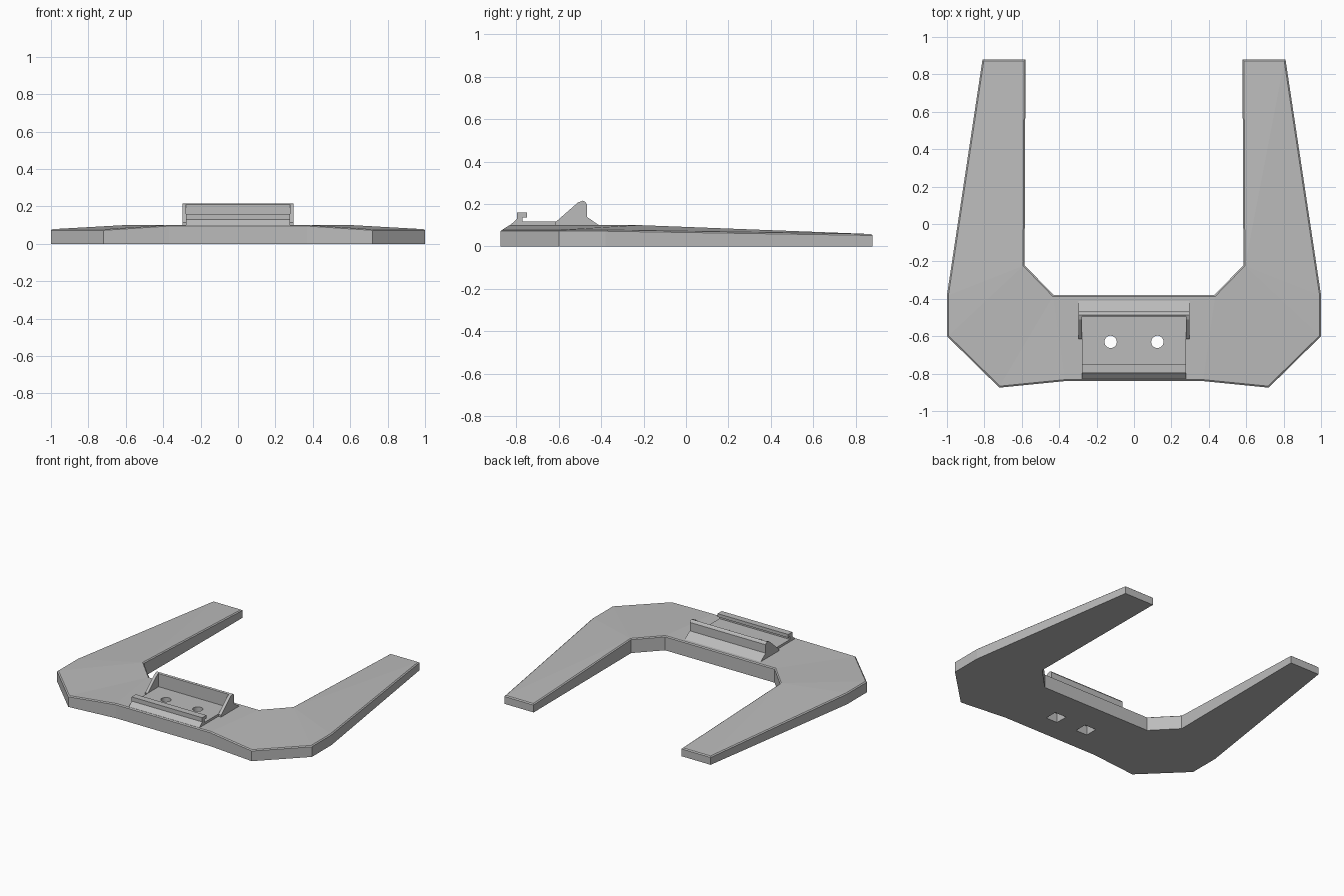
import bpy, bmesh

if "Cube" in bpy.data.objects:
    bpy.data.objects.remove(bpy.data.objects["Cube"])

grey = bpy.data.materials.new("plain_grey")
grey.use_nodes = True
COLOUR = (0.5, 0.5, 0.5, 1)
grey.diffuse_color = COLOUR
grey.node_tree.nodes["Principled BSDF"].inputs["Base Color"].default_value = COLOUR


def finish(bm, name):
    bmesh.ops.recalc_face_normals(bm, faces=bm.faces)
    mesh = bpy.data.meshes.new(name)
    bm.to_mesh(mesh)
    bm.free()
    mesh.materials.append(grey)
    obj = bpy.data.objects.new(name, mesh)
    bpy.context.collection.objects.link(obj)
    return obj


def side_profile(name, points, x0, x1):
    """Extrude a (y, z) outline along x."""
    bm = bmesh.new()
    face = bm.faces.new([bm.verts.new((x0, y, z)) for y, z in points])
    moved = bmesh.ops.extrude_face_region(bm, geom=[face])["geom"]
    verts = [v for v in moved if isinstance(v, bmesh.types.BMVert)]
    bmesh.ops.translate(bm, verts=verts, vec=(x1 - x0, 0, 0))
    return finish(bm, name)


def cut(target, cutter):
    mod = target.modifiers.new("cut", "BOOLEAN")
    mod.operation = "DIFFERENCE"
    mod.solver = "EXACT"
    mod.object = cutter
    bpy.context.view_layer.objects.active = target
    bpy.ops.object.modifier_apply(modifier=mod.name)


# Horseshoe base: half outline with wall heights, mirrored
OUTLINE = [(0, -.84, .095), (.37, -.84, .095), (.72, -.875, .072),
           (1, -.6, .072), (1, -.38, .072), (.81, .88, .052),
           (.58, .88, .052), (.585, -.22, .095), (.43, -.38, .095), (0, -.38, .095)]
PATCHES = [(0, 1, 8, 9), (1, 2, 8), (2, 3, 8), (3, 7, 8), (3, 4, 7), (4, 5, 7), (5, 6, 7)]
bm = bmesh.new()
top_faces = []
for side in (1, -1):
    top = [bm.verts.new((side * x, y, z)) for x, y, z in OUTLINE]
    low = [bm.verts.new((side * x, y, 0)) for x, y, z in OUTLINE]
    top_faces += [bm.faces.new([top[i] for i in p]) for p in PATCHES]
    bm.faces.new(low)
    for i in range(len(top) - 1):
        bm.faces.new((low[i], low[i + 1], top[i + 1], top[i]))
bmesh.ops.remove_doubles(bm, verts=bm.verts, dist=0.0001)
bmesh.ops.recalc_face_normals(bm, faces=bm.faces)

# Small chamfer around the upper rim
top_faces = [f for f in bm.faces if f.normal.z > 0.5]
bmesh.ops.inset_region(bm, faces=top_faces, thickness=0.008, use_even_offset=True)
for v in {v for f in top_faces for v in f.verts}:
    v.co.z += 0.006
base = finish(bm, "horseshoe_base")

# Mounting bracket: floor with front hook, back wall and side gussets
hook_floor = side_profile("hook_and_floor", [
    (-.83, .09), (-.83, .1), (-.797, .13), (-.797, .16), (-.75, .16), (-.75, .137),
    (-.77, .137), (-.77, .117), (-.48, .117), (-.48, .09)], -.277, .277)
side_profile("back_wall", [
    (-.495, .09), (-.495, .21), (-.486, .216), (-.475, .21), (-.468, .2),
    (-.468, .14), (-.41, .1), (-.41, .09)], -.298, .298)
for name, x in (("left_gusset", .277), ("right_gusset", -.298)):
    side_profile(name, [(-.615, .09), (-.615, .115), (-.51, .207), (-.486, .216),
                        (-.472, .205), (-.472, .09)], x, x + .021)

# Screw holes with square pockets underneath
for x in (-.125, .125):
    bpy.ops.mesh.primitive_cylinder_add(vertices=32, radius=.033, depth=.6, location=(x, -.63, .1))
    drill = bpy.context.object
    bpy.ops.mesh.primitive_cube_add(size=1, location=(x, -.63, 0))
    pocket = bpy.context.object
    pocket.scale = (.09, .09, .13)
    bpy.context.view_layer.update()
    cut(base, drill)
    cut(hook_floor, drill)
    cut(base, pocket)
    for helper in (drill, pocket):
        bpy.data.objects.remove(helper)
